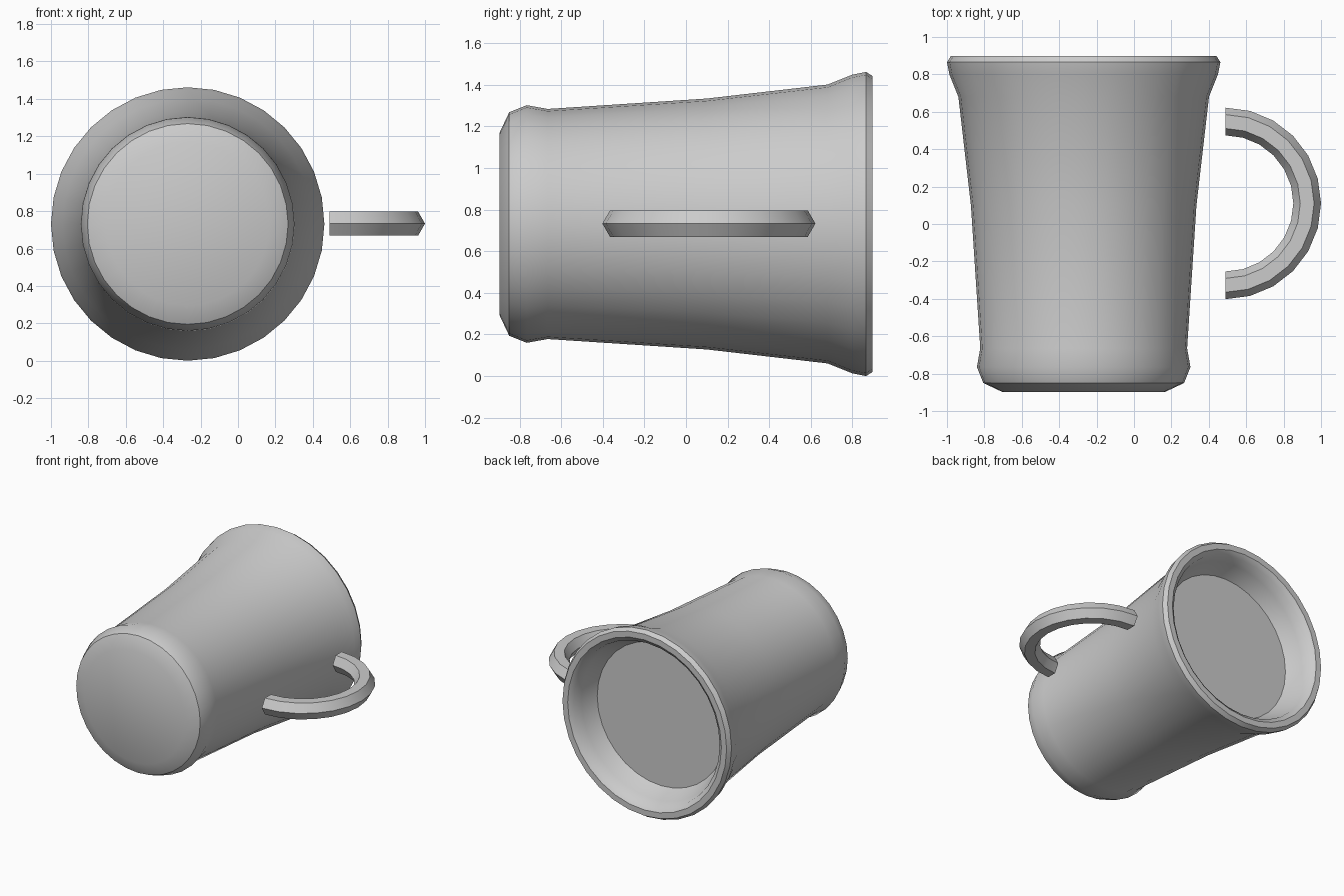
import bpy, bmesh
from math import sin, cos, pi, radians

if "Cube" in bpy.data.objects:
    bpy.data.objects.remove(bpy.data.objects["Cube"])


def finish(name, bm):
    bmesh.ops.recalc_face_normals(bm, faces=bm.faces)
    mesh = bpy.data.meshes.new(name)
    bm.to_mesh(mesh)
    bm.free()
    ob = bpy.data.objects.new(name, mesh)
    bpy.context.collection.objects.link(ob)
    bpy.ops.object.select_all(action='DESELECT')
    ob.select_set(True)
    bpy.context.view_layer.objects.active = ob
    bpy.ops.object.shade_smooth_by_angle(angle=radians(38))
    return ob


def bridge(bm, a, b):
    n = len(a)
    for i in range(n):
        bm.faces.new((a[i], a[(i + 1) % n], b[(i + 1) % n], b[i]))


def loft(name, rings):
    """Skin a list of point rings and cap both ends."""
    bm = bmesh.new()
    loops = [[bm.verts.new(p) for p in ring] for ring in rings]
    for a, b in zip(loops, loops[1:]):
        bridge(bm, a, b)
    bm.faces.new(loops[0])
    bm.faces.new(loops[-1])
    return finish(name, bm)


CX, CZ = -0.269, 0.731

# Mug body lying along y: (radius, y) from base, over the rim, to the inner surface
profile = [(0.437, -0.897), (0.537, -0.85), (0.571, -0.765), (0.553, -0.665),
           (0.603, 0.10), (0.67, 0.68), (0.718, 0.80), (0.731, 0.865),
           (0.711, 0.897), (0.666, 0.897), (0.632, 0.87), (0.615, 0.80), (0.555, 0.69)]
SIDES = 32
loft("mug_body", [[(CX + r * cos(2 * pi * i / SIDES), y, CZ + r * sin(2 * pi * i / SIDES))
                   for i in range(SIDES)] for r, y in profile])

# Handle: half ring with a hexagonal section
MAJOR, MINOR, STEPS = 0.438, 0.074, 12
rings = []
for s in range(STEPS + 1):
    t = -pi / 2 + pi * s / STEPS
    ring = []
    for k in range(6):
        r = MAJOR + MINOR * cos(k * pi / 3)
        ring.append((0.488 + r * cos(t), 0.11 + r * sin(t), CZ + 0.002 + MINOR * sin(k * pi / 3)))
    rings.append(ring)
loft("handle", rings)
